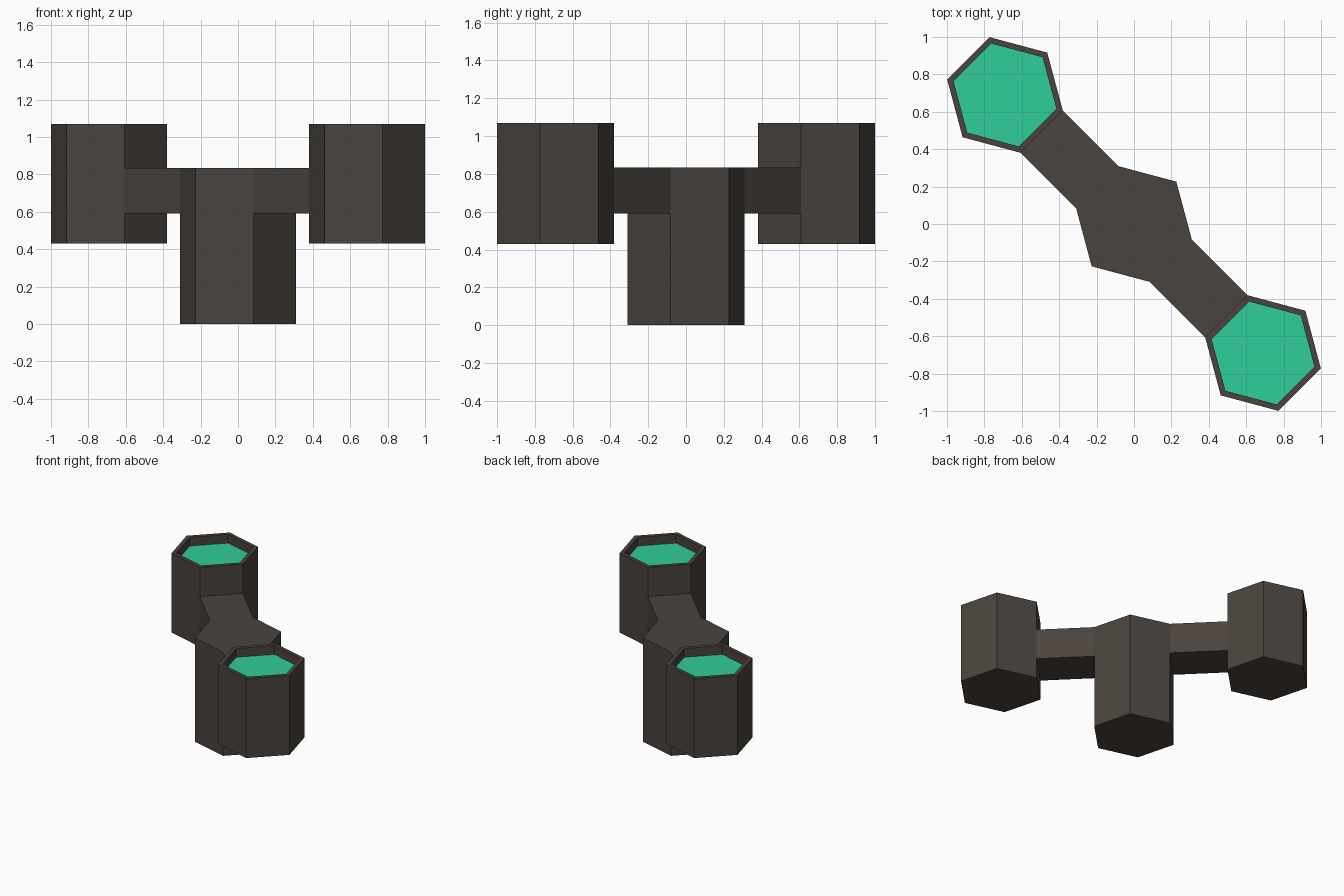
import bpy, bmesh
from math import cos, sin, radians
from mathutils import Vector

if "Cube" in bpy.data.objects:
    bpy.data.objects.remove(bpy.data.objects["Cube"])

R = 0.32                      # radius of every hexagon
OFFSET = 0.69                 # pot centre along x and y
DIAG = Vector((-1, 1, 0)).normalized()


def material(name, rgb):
    m = bpy.data.materials.new(name)
    m.diffuse_color = (*rgb, 1)
    m.use_nodes = True
    m.node_tree.nodes["Principled BSDF"].inputs["Base Color"].default_value = m.diffuse_color
    return m


brown = material("dark_brown", (0.068, 0.056, 0.047))
green = material("green", (0.03, 0.61, 0.33))


def ring(bm, r, z, c=(0, 0)):
    return [bm.verts.new((c[0] + r * cos(radians(60 * i - 15)),
                          c[1] + r * sin(radians(60 * i - 15)), z)) for i in range(6)]


def bridge(bm, a, b):
    n = len(a)
    return [bm.faces.new((a[i], a[(i + 1) % n], b[(i + 1) % n], b[i])) for i in range(n)]


def finish(bm, name, mats):
    bmesh.ops.recalc_face_normals(bm, faces=bm.faces)
    me = bpy.data.meshes.new(name)
    bm.to_mesh(me)
    bm.free()
    for m in mats:
        me.materials.append(m)
    ob = bpy.data.objects.new(name, me)
    bpy.context.collection.objects.link(ob)


# Central column with an arm extruded from two opposite upper sides
bm = bmesh.new()
low, mid, top = (ring(bm, R, z) for z in (0, 0.59, 0.835))
bm.faces.new(low[::-1])
bm.faces.new(top)
bridge(bm, low, mid)
sides = bridge(bm, mid, top)
bm.normal_update()
reach = OFFSET * 2 ** 0.5 - 2 * R * cos(radians(30))
for f in [f for f in sides if abs(f.normal.dot(DIAG)) > 0.99]:
    move = f.normal * reach
    start = list(f.verts)
    bm.faces.remove(f)
    end = [bm.verts.new(v.co + move) for v in start]
    bridge(bm, start, end)
    bm.faces.new(end)
finish(bm, "column_with_arms", [brown])

# Hexagonal pots with a rim around a sunken green surface
for name, s in (("back_left_pot", -1), ("front_right_pot", 1)):
    c = (s * OFFSET, -s * OFFSET)
    bm = bmesh.new()
    loops = [ring(bm, r, z, c) for r, z in ((R, 0.43), (R, 1.07), (0.285, 1.07), (0.285, 1.0))]
    bm.faces.new(loops[0][::-1])
    for a, b in zip(loops, loops[1:]):
        bridge(bm, a, b)
    bm.faces.new(loops[-1]).material_index = 1
    finish(bm, name, [brown, green])
